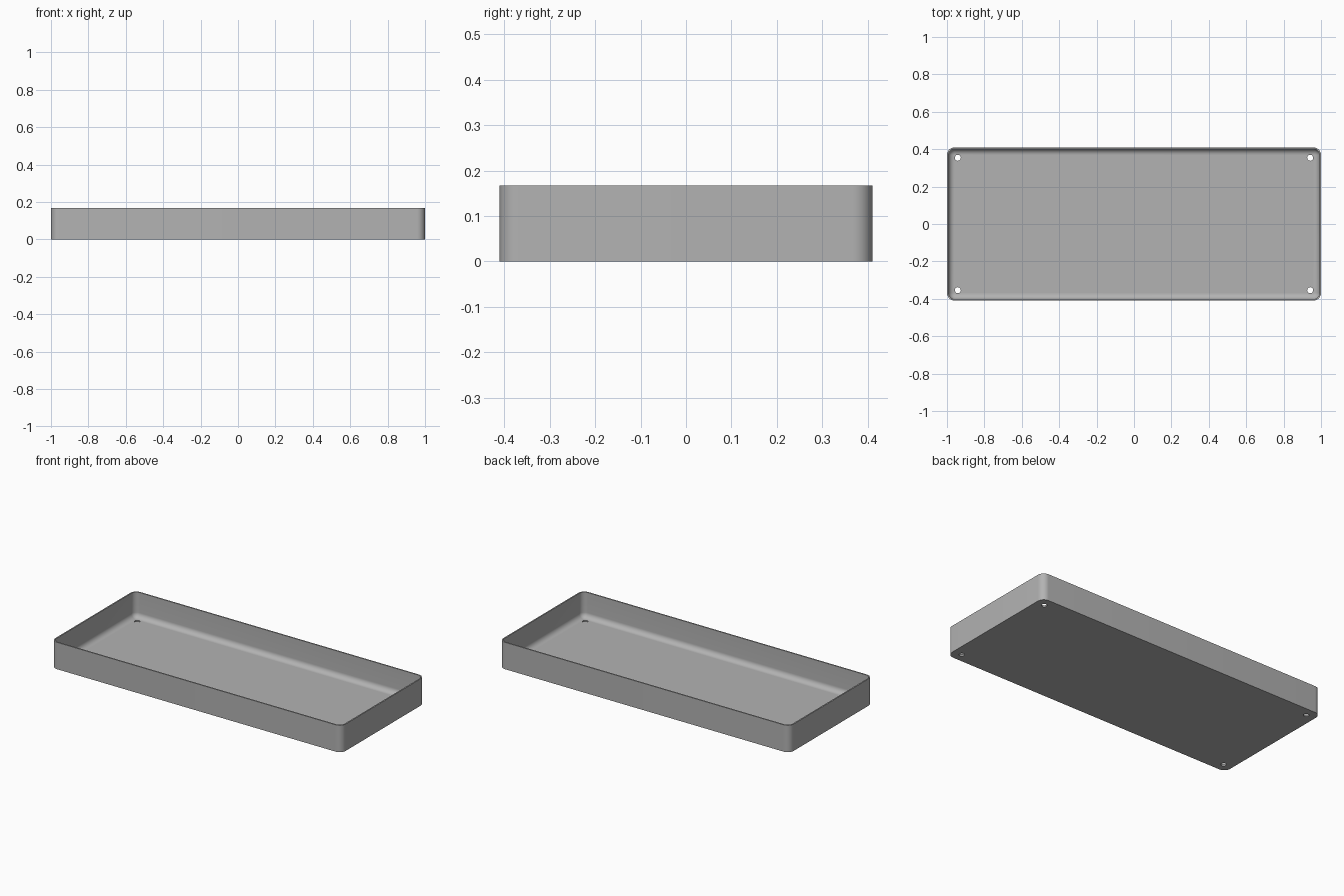
import bpy, bmesh, math

if "Cube" in bpy.data.objects:
    bpy.data.objects.remove(bpy.data.objects["Cube"], do_unlink=True)

HALF_X, HALF_Y, HEIGHT = 1.0, 0.41, 0.167
CORNER, WALL, FLOOR, FILLET = 0.042, 0.008, 0.01, 0.032
STEPS = 10

grey = bpy.data.materials.new("plain grey")
grey.use_nodes = True
colour = (0.45, 0.45, 0.45, 1)
grey.diffuse_color = colour
grey.node_tree.nodes["Principled BSDF"].inputs["Base Color"].default_value = colour


def rounded_loop(bm, inset, z):
    """Ring of vertices round the tray, at a distance in from its outer face."""
    ring = []
    r = CORNER - inset
    for k, (sx, sy) in enumerate([(1, 1), (-1, 1), (-1, -1), (1, -1)]):
        for i in range(STEPS + 1):
            a = (k + i / STEPS) * math.pi / 2
            ring.append(bm.verts.new((sx * (HALF_X - CORNER) + r * math.cos(a),
                                      sy * (HALF_Y - CORNER) + r * math.sin(a), z)))
    return ring


# Tray shell: outer wall, rim, inner wall, then fillet down to the floor
profile = [(0, 0), (0, HEIGHT), (WALL, HEIGHT)]
for i in range(STEPS + 1):
    a = i / STEPS * math.pi / 2
    profile.append((WALL + FILLET * (1 - math.cos(a)),
                    FLOOR + FILLET * (1 - math.sin(a))))

bm = bmesh.new()
rings = [rounded_loop(bm, inset, z) for inset, z in profile]
for low, high in zip(rings, rings[1:]):
    for i in range(len(low)):
        j = (i + 1) % len(low)
        bm.faces.new((low[i], low[j], high[j], high[i]))
bm.faces.new(rings[0][::-1])
bm.faces.new(rings[-1])
bmesh.ops.recalc_face_normals(bm, faces=bm.faces)
mesh = bpy.data.meshes.new("tray")
bm.to_mesh(mesh)
bm.free()
mesh.materials.append(grey)
tray = bpy.data.objects.new("tray", mesh)
bpy.context.collection.objects.link(tray)

# Screw holes through the floor corners
for sx in (-1, 1):
    for sy in (-1, 1):
        bpy.ops.mesh.primitive_cylinder_add(vertices=24, radius=0.016, depth=0.06,
                                            location=(sx * 0.942, sy * 0.354, 0))
        cutter = bpy.context.object
        cutter.name = "hole_cutter"
        cutter.hide_render = True
        cutter.data.materials.append(grey)
        hole = tray.modifiers.new("screw_hole", "BOOLEAN")
        hole.operation, hole.object, hole.solver = "DIFFERENCE", cutter, "EXACT"
        bpy.context.view_layer.objects.active = tray
        bpy.ops.object.modifier_apply(modifier=hole.name)
        bpy.data.objects.remove(cutter, do_unlink=True)

bpy.ops.object.select_all(action="DESELECT")
tray.select_set(True)
bpy.context.view_layer.objects.active = tray
bpy.ops.object.shade_smooth_by_angle(angle=math.radians(30))
